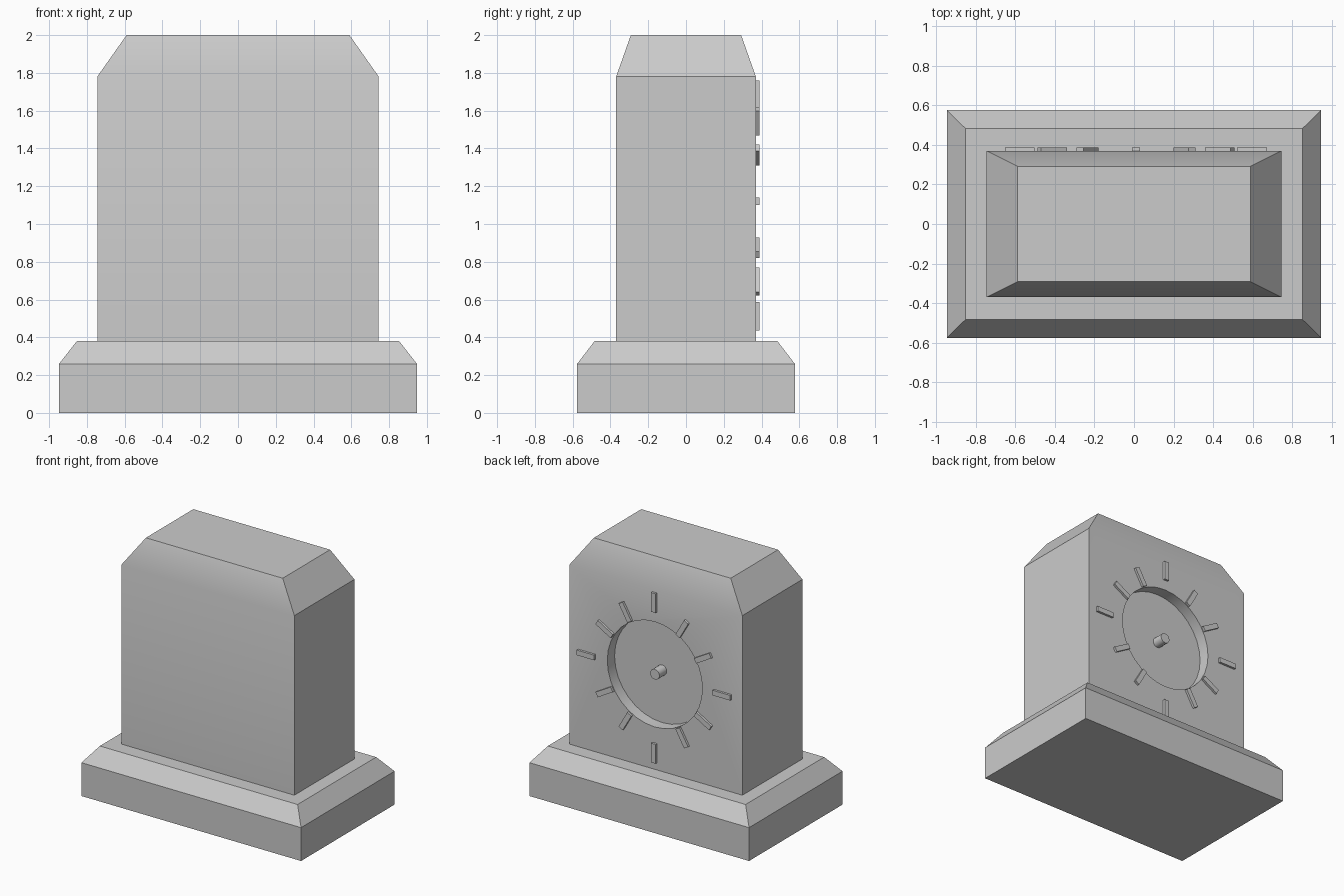
import bpy
import bmesh
from math import cos, sin, pi, radians
from mathutils import Matrix

default = bpy.data.objects.get("Cube")
if default:
    bpy.data.objects.remove(default, do_unlink=True)

# One plain stone colour
stone = bpy.data.materials.new("stone_grey")
stone.use_nodes = True
GREY = (0.6, 0.6, 0.6, 1)
stone.diffuse_color = GREY
stone.node_tree.nodes["Principled BSDF"].inputs["Base Color"].default_value = GREY

DIAL_X, DIAL_Z, DIAL_R = 0.01, 1.12, 0.41
BACK, DEPTH = 0.37, 0.09


def finish(name, bm):
    bmesh.ops.recalc_face_normals(bm, faces=bm.faces)
    mesh = bpy.data.meshes.new(name)
    bm.to_mesh(mesh)
    bm.free()
    mesh.materials.append(stone)
    obj = bpy.data.objects.new(name, mesh)
    bpy.context.scene.collection.objects.link(obj)
    return obj


def stacked_block(name, levels):
    """Loft rectangles given as (half_x, half_y, z)."""
    bm = bmesh.new()
    rings = [[bm.verts.new((sx * hx, sy * hy, z))
              for sx, sy in ((-1, -1), (1, -1), (1, 1), (-1, 1))]
             for hx, hy, z in levels]
    for low, high in zip(rings, rings[1:]):
        for i in range(4):
            j = (i + 1) % 4
            bm.faces.new((low[i], low[j], high[j], high[i]))
    bm.faces.new(rings[0][::-1])
    bm.faces.new(rings[-1])
    return finish(name, bm)


def dial_cylinder(name, radius, y0, y1, sides):
    """Cylinder along y on the dial axis."""
    bm = bmesh.new()
    place = (Matrix.Translation((DIAL_X, (y0 + y1) / 2, DIAL_Z))
             @ Matrix.Rotation(pi / 2, 4, 'X'))
    bmesh.ops.create_cone(bm, cap_ends=True, segments=sides, radius1=radius,
                          radius2=radius, depth=y1 - y0, matrix=place)
    return finish(name, bm)


def smooth(obj):
    bpy.ops.object.select_all(action='DESELECT')
    obj.select_set(True)
    bpy.context.view_layer.objects.active = obj
    bpy.ops.object.shade_smooth_by_angle(angle=radians(30))


# Plinth and case, each with a chamfered top
stacked_block("plinth", [(0.947, 0.576, 0), (0.947, 0.576, 0.26), (0.853, 0.484, 0.38)])
case = stacked_block("case", [(0.745, BACK, 0.38), (0.745, BACK, 1.78), (0.59, 0.292, 2)])

# Round dial recess cut into the back of the case
cutter = dial_cylinder("dial_cutter", DIAL_R, BACK - DEPTH, BACK + 0.1, 32)
cutter.hide_render = True
cut = case.modifiers.new("dial_recess", 'BOOLEAN')
cut.operation = 'DIFFERENCE'
cut.solver = 'EXACT'
cut.object = cutter
bpy.context.view_layer.objects.active = case
bpy.ops.object.modifier_apply(modifier=cut.name)
bpy.data.objects.remove(cutter, do_unlink=True)
smooth(case)

# Centre pin standing on the dial floor
smooth(dial_cylinder("dial_pin", 0.04, BACK - DEPTH, BACK, 16))

# Hour markers: the four quarter markers sit further out
for hour in range(12):
    angle = hour * pi / 6
    quarter = hour % 3 == 0
    radius = 0.587 if quarter else 0.49
    centre_z = DIAL_Z - 0.022 if hour in (0, 6) else DIAL_Z
    bm = bmesh.new()
    place = (Matrix.Translation((DIAL_X + radius * sin(angle), BACK + 0.005,
                                 centre_z + radius * cos(angle)))
             @ Matrix.Rotation(angle, 4, 'Y')
             @ Matrix.Diagonal((0.04, 0.026, 0.15, 1)))
    bmesh.ops.create_cube(bm, size=1, matrix=place)
    finish(f"hour_marker_{hour}", bm)
